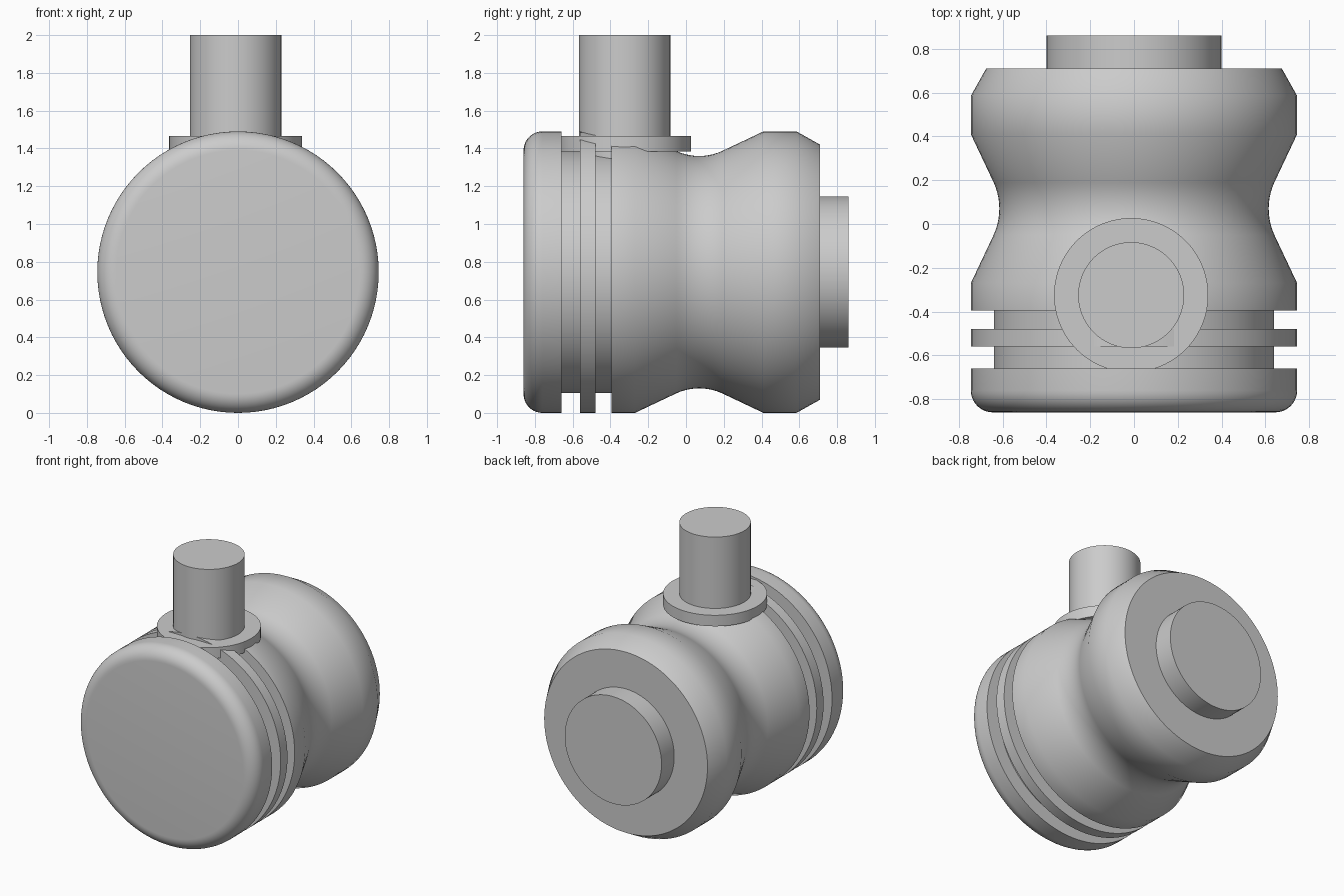
import bpy, bmesh, math
from mathutils import Matrix, Vector

cube = bpy.data.objects.get("Cube")
if cube:
    bpy.data.objects.remove(cube, do_unlink=True)

grey = bpy.data.materials.new("plain grey")
grey.use_nodes = True
colour = (0.6, 0.6, 0.6, 1)
grey.diffuse_color = colour
grey.node_tree.nodes["Principled BSDF"].inputs["Base Color"].default_value = colour

R = 0.745        # outer body radius, also the height of its axis
GROOVE = 0.64


def lathe(name, profile, place, segments=96):
    """Revolve (radius, height) points around local z, then place the part."""
    bm = bmesh.new()
    verts = [bm.verts.new((r, 0, h)) for r, h in profile]
    edges = [bm.edges.new(pair) for pair in zip(verts, verts[1:])]
    bmesh.ops.spin(bm, geom=verts + edges, cent=(0, 0, 0), axis=(0, 0, 1),
                   angle=math.tau, steps=segments, use_merge=False)
    bmesh.ops.remove_doubles(bm, verts=bm.verts, dist=1e-5)
    # close the flat ends
    bmesh.ops.holes_fill(bm, edges=[e for e in bm.edges if e.is_boundary], sides=0)
    bmesh.ops.recalc_face_normals(bm, faces=bm.faces)
    bm.transform(place)
    mesh = bpy.data.meshes.new(name)
    bm.to_mesh(mesh)
    bm.free()
    mesh.materials.append(grey)
    obj = bpy.data.objects.new(name, mesh)
    bpy.context.collection.objects.link(obj)
    bpy.ops.object.select_all(action="DESELECT")
    obj.select_set(True)
    bpy.context.view_layer.objects.active = obj
    bpy.ops.object.shade_smooth_by_angle(angle=math.radians(35))
    return obj


def arc(radius, height, size, start, end, steps=10):
    angles = [math.radians(start + (end - start) * i / steps) for i in range(steps + 1)]
    return [(radius + size * math.cos(a), height + size * math.sin(a)) for a in angles]


# Body: rounded front rim, two grooves, narrow waist, chamfered back rim
along_y = Matrix.Translation((0, 0, R)) @ Matrix.Rotation(math.radians(-90), 4, "X")
profile = arc(R - 0.1, -0.76, 0.1, -90, 0)
profile += [(R, -0.66), (GROOVE, -0.66), (GROOVE, -0.56), (R, -0.56),
            (R, -0.48), (GROOVE, -0.48), (GROOVE, -0.395), (R, -0.395), (R, -0.27)]
profile += arc(0.905, 0.07, 0.29, 204.5, 155.5)
profile += [(R, 0.41), (R, 0.585), (0.675, 0.71)]
lathe("body", profile, along_y)

# Round boss on the back
lathe("back_boss", [(0.4, 0.69), (0.4, 0.86)], along_y)

# Upright stem with its flange
upright = Matrix.Translation(Vector((-0.013, -0.325, 0)))
lathe("stem_flange", [(0.352, 1.385), (0.352, 1.467)], upright)
lathe("stem", [(0.242, 1.3), (0.242, 2.0)], upright)
